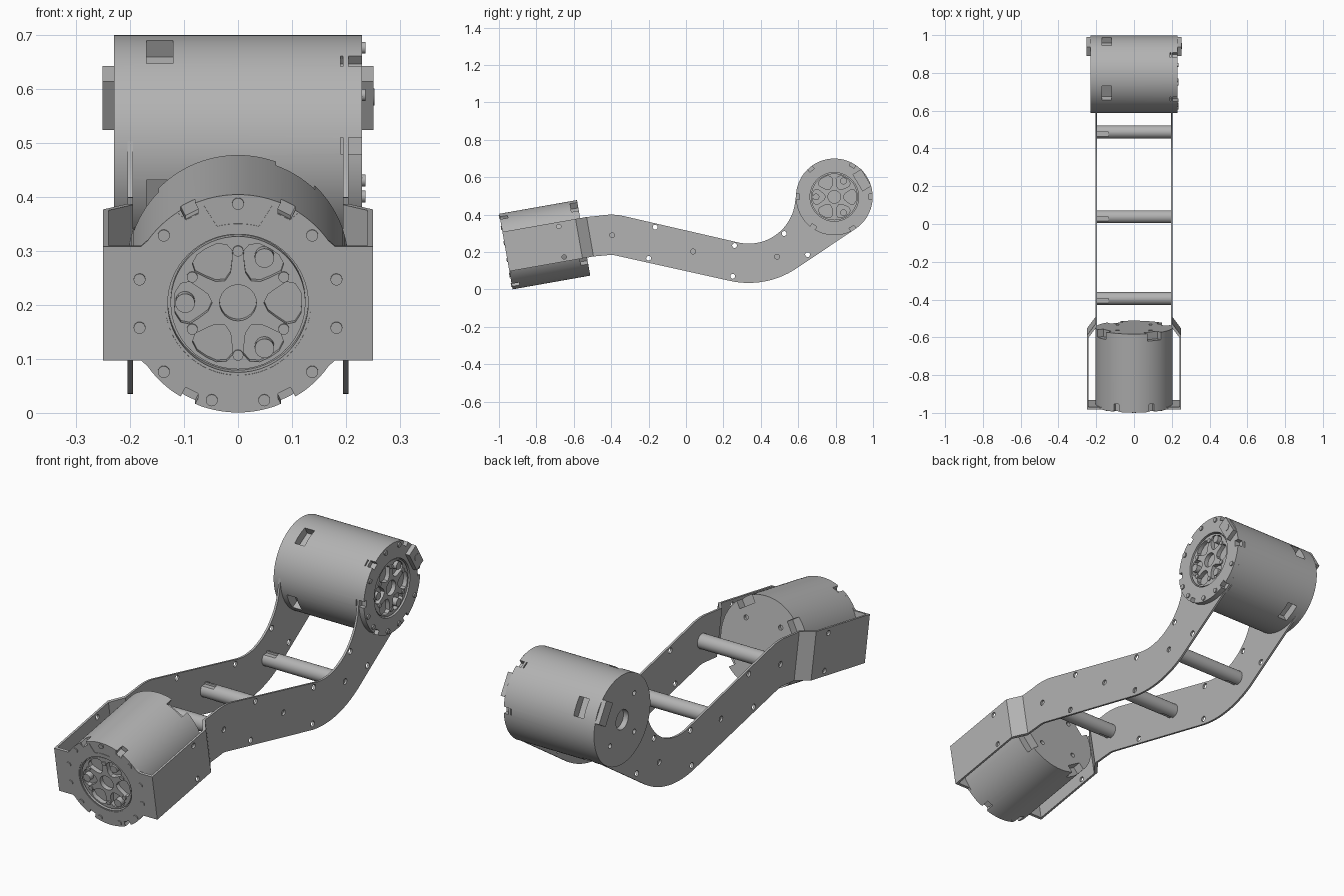
import bpy, bmesh, math
from mathutils import Matrix, Vector

if "Cube" in bpy.data.objects:
    bpy.data.objects.remove(bpy.data.objects["Cube"])

grey = bpy.data.materials.new("machined_grey")
grey.use_nodes = True
COLOUR = (0.45, 0.45, 0.45, 1)
grey.diffuse_color = COLOUR
grey.node_tree.nodes["Principled BSDF"].inputs["Base Color"].default_value = COLOUR
parts = []


def frame(x, y, z, origin):
    m = Matrix((x, y, z)).transposed().to_4x4()
    m.translation = origin
    return m


def polar(r, deg, c=(0, 0)):
    a = math.radians(deg)
    return (c[0] + r * math.cos(a), c[1] + r * math.sin(a))


def arc(r, a, b, c=(0, 0), n=16):
    return [polar(r, a + (b - a) * i / n, c) for i in range(n + 1)]


def circle(r, c=(0, 0), n=24):
    return arc(r, 0, 360, c, n)[:-1]


def add(name, mesh, m):
    mesh.transform(m)
    mesh.materials.clear()
    mesh.materials.append(grey)
    ob = bpy.data.objects.new(name, mesh)
    bpy.context.collection.objects.link(ob)
    parts.append(ob)
    return ob


def evaluated_mesh(ob):
    dg = bpy.context.evaluated_depsgraph_get()
    return bpy.data.meshes.new_from_object(ob.evaluated_get(dg))


def sheet(name, loops, m, z0, z1):
    """Flat part: first loop is the outline, the others are openings."""
    cu = bpy.data.curves.new(name, 'CURVE')
    cu.dimensions = '2D'
    cu.fill_mode = 'BOTH'
    cu.extrude = (z1 - z0) / 2
    for pts in loops:
        sp = cu.splines.new('POLY')
        sp.points.add(len(pts) - 1)
        for p, q in zip(sp.points, pts):
            p.co = (q[0], q[1], 0, 1)
        sp.use_cyclic_u = True
    tmp = bpy.data.objects.new("tmp", cu)
    bpy.context.collection.objects.link(tmp)
    me = evaluated_mesh(tmp)
    bpy.data.objects.remove(tmp)
    bm = bmesh.new()
    bm.from_mesh(me)
    bmesh.ops.remove_doubles(bm, verts=bm.verts, dist=1e-5)
    bmesh.ops.recalc_face_normals(bm, faces=bm.faces)
    bm.to_mesh(me)
    bm.free()
    return add(name, me, m @ Matrix.Translation((0, 0, (z0 + z1) / 2)))


def rod(bm, r, z0, z1, c=(0, 0), n=24):
    bmesh.ops.create_cone(bm, cap_ends=True, segments=n, radius1=r, radius2=r, depth=z1 - z0,
                          matrix=Matrix.Translation((c[0], c[1], (z0 + z1) / 2)))


def block(bm, size, centre, deg=0):
    m = Matrix.Rotation(math.radians(deg), 4, 'Z') @ Matrix.Translation(centre)
    bmesh.ops.create_cube(bm, size=1, matrix=m @ Matrix.Diagonal((*size, 1)))


def solid(name, build, m, cut=None):
    """Mesh from a bmesh builder, optionally with a second builder subtracted."""
    def make(label, fn):
        bm = bmesh.new()
        fn(bm)
        me = bpy.data.meshes.new(label)
        bm.to_mesh(me)
        bm.free()
        return me
    me = make(name, build)
    if cut:
        a = bpy.data.objects.new("tmp", me)
        b = bpy.data.objects.new("cutter", make("cutter", cut))
        b.hide_render = True
        for o in (a, b):
            bpy.context.collection.objects.link(o)
        mod = a.modifiers.new("cut", 'BOOLEAN')
        mod.object = b
        mod.solver = 'EXACT'
        me = evaluated_mesh(a)
        for o in (a, b):
            bpy.data.objects.remove(o)
    return add(name, me, m)


def motor(name, m, length, notches, windows, window_z, bolts, bore):
    R = 0.205

    def body(bm):
        rod(bm, R, -length, 0, n=96)

    def cuts(bm):
        rod(bm, 0.13, -0.025, 0.05, n=64)
        for a in notches:
            block(bm, (0.04, 0.03, 0.08), (R, 0, 0), a)
        for a in windows:
            block(bm, (0.08, 0.085, 0.05), (R, 0, window_z), a)
        if bore:
            rod(bm, 0.045, -length - 0.05, -length + 0.03)
        for a in (45, 135, 225, 315):
            rod(bm, 0.011, -length - 0.02, -length + 0.015, polar(0.125, a), 16)
    solid(name + "_body", body, m, cuts)

    # spoked output hub with its screws and dowel pins
    blob = ((0.048, 0), (0.058, 16), (0.075, 21), (0.098, 24), (0.112, 19), (0.118, 10))
    half = [(r, a) for r, a in blob] + [(0.118, 0)]
    pocket = half + [(r, -a) for r, a in reversed(blob[1:])]
    loops = [circle(0.125, n=64), circle(0.034)]
    loops += [[polar(r, a + 60 * k) for r, a in pocket] for k in range(6)]
    sheet(name + "_hub", loops, m, -0.026, -0.005)

    def screws(bm):
        for k in range(6):
            rod(bm, 0.01, -0.02, 0, polar(0.098, 30 + 60 * k), 16)
        for a in (60, 180, 300):
            rod(bm, 0.018, -0.03, 0, polar(0.098, a))
        for a in bolts:
            rod(bm, 0.011, -0.02, 0.006, polar(0.188, a), 16)
    solid(name + "_screws", screws, m)


# axes of the tilted front unit
c, s = math.cos(math.radians(10)), math.sin(math.radians(10))
X, BACK, UP = Vector((1, 0, 0)), Vector((0, c, s)), Vector((0, -s, c))
nose = Vector((0, -0.961, 0.203))
front = frame(X, UP, -BACK, nose)
rear_c = (0.793, 0.495)
SIDE = ((0, 1, 0), (0, 0, 1), (1, 0, 0))
rear = frame(*SIDE, (0.23, *rear_c))

NOTCH = (63, 117, 243, 297)
motor("front_motor", front, 0.42, NOTCH, (58, 148, 238, 328), -0.405,
      (14, -14, 166, 194, 43, 137, 223, 317, 90, 255, 285), False)
motor("rear_motor", rear, 0.46, (0, 60, 130, 180, 235, 300), (30, 120, 210, 300), -0.375,
      (75, 105, 150, 200, 222, 260, 285, 330), True)

# connector lugs on both ends of the rear motor
for side, z in (("left", 0.01), ("right", -0.47)):
    def lug(bm, z=z):
        block(bm, (0.055, 0.105, 0.022), (0.172, 0, z), 31)
        rod(bm, 0.016, z - 0.011, z + 0.013, polar(0.175, 31))
    solid(side + "_connector_lug", lug, rear)

# front mounting plate: a notched disc with an arm on each side
def rim(a, b):
    out = []
    for i in range(57):
        deg = a + (b - a) * i / 56
        near = any(abs(deg - k) < 4.5 for k in NOTCH)
        out.append(polar(0.184 if near else 0.205, deg))
    return out

H = 0.107
face = rim(35, 145) + [(-0.18, H), (-0.25, H), (-0.25, -H), (-0.18, -H)]
face += rim(215, 325) + [(0.18, -H), (0.25, -H), (0.25, H), (0.18, H)]
tab = arc(0.195, 71, 109) + arc(0.15, 105, 75)
sheet("front_mounting_plate", [face, circle(0.135, n=64), tab], front, -0.01, 0.002)

# side cheeks of the front bracket and their inward bends
cheek = [(-0.002, -H), (0.39, -H), (0.39, H), (-0.002, H)]
cheek_holes = [circle(0.012, (0.3, t), 16) for t in (-0.083, 0.083)]
bend = [(0.25, 0.385), (0.25, 0.395), (0.205, 0.455), (0.195, 0.455), (0.195, 0.445), (0.24, 0.385)]

# swept arm plate outline: crest, valley and round end
crest, valley = (-0.4, 0.1), (0.335, 0.495)
start = [nose + BACK * 0.45 + UP * t for t in (H, -H)]
outline = [(start[0].y, start[0].z)] + arc(0.3, 100, 77, crest, 8)
outline += arc(0.25, 257, 355, valley, 24) + arc(0.205, 178, -58, rear_c, 40)
outline += arc(0.46, 303, 257, valley, 16) + arc(0.085, 77, 100, crest, 6)
outline.append((start[1].y, start[1].z))
tubes = [(-0.395, 0.29), (0.038, 0.203), (0.487, 0.175)]
holes = [(-0.165, 0.333), (0.26, 0.235), (0.525, 0.299), (-0.2, 0.167), (0.25, 0.07), (0.65, 0.186)]
arm_holes = [circle(0.013, h, 16) for h in holes + tubes]

for side, sx in (("left", 1), ("right", -1)):
    sheet(side + "_arm_plate", [outline] + arm_holes, frame(*SIDE, (0.2 * sx, 0, 0)), -0.005, 0.005)
    sheet(side + "_bracket_cheek", [cheek] + cheek_holes,
          frame(BACK, UP, X, nose + X * 0.245 * sx), -0.005, 0.005)
    sheet(side + "_bracket_bend", [[(x * sx, y) for x, y in bend]],
          frame(X, BACK, UP, nose), -H, H)

# cross tubes with a wrench slot at one end
for i, (y, z) in enumerate(tubes):
    solid("cross_tube_%d" % (i + 1), lambda bm: rod(bm, 0.034, -0.196, 0.196, n=32),
          frame(*SIDE, (0, y, z)),
          lambda bm: [block(bm, (0.03, 0.03, 0.07), (-0.015, 0.04 * k, -0.17)) for k in (1, -1)])

# smooth round walls, keep crisp edges
bpy.ops.object.select_all(action='DESELECT')
for ob in parts:
    ob.select_set(True)
bpy.context.view_layer.objects.active = parts[0]
bpy.ops.object.shade_smooth_by_angle(angle=math.radians(30))
